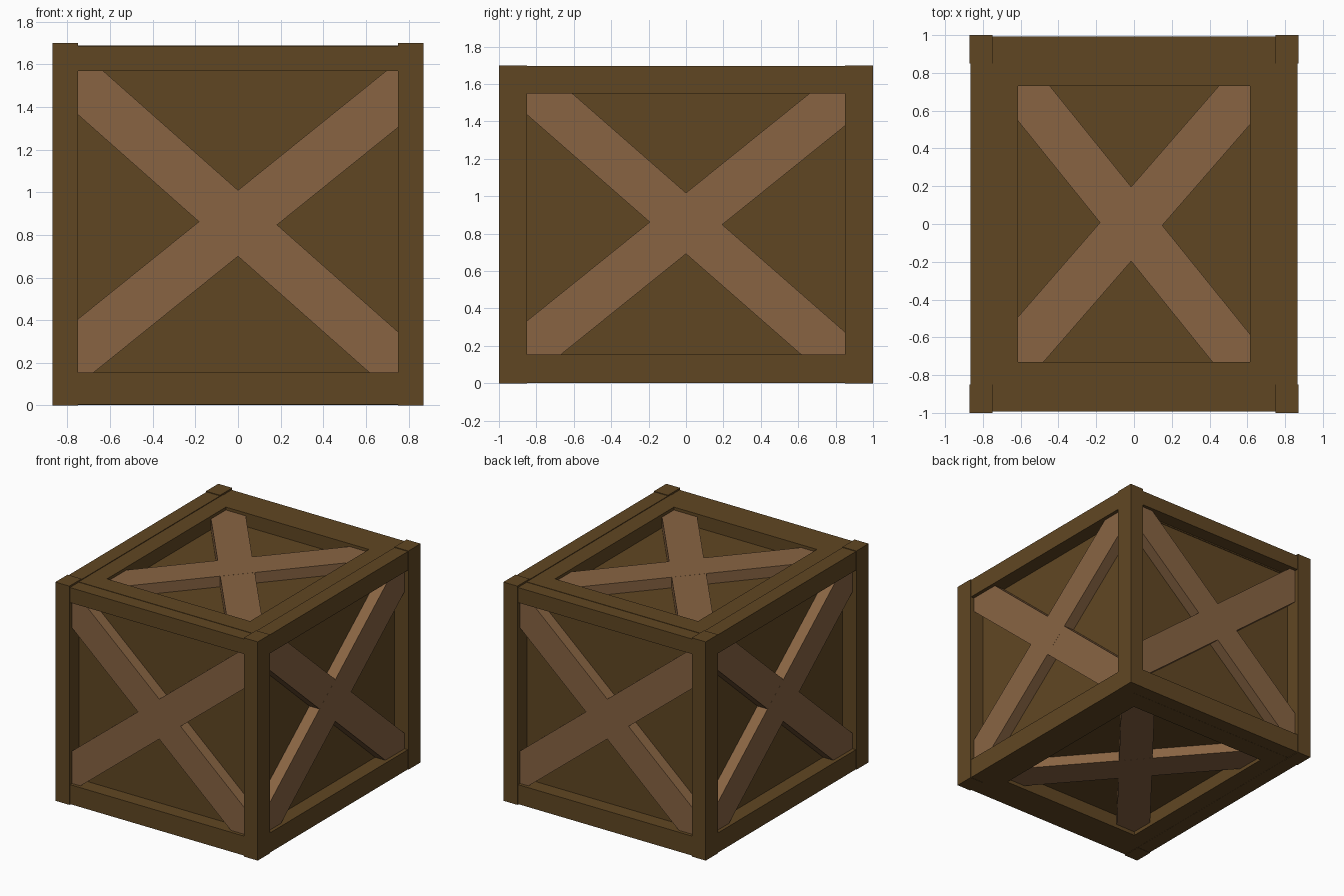
import bpy, bmesh, math
from mathutils import Vector, Matrix

if "Cube" in bpy.data.objects:
    bpy.data.objects.remove(bpy.data.objects["Cube"])


def material(name, rgb):
    m = bpy.data.materials.new(name)
    m.diffuse_color = (*rgb, 1)
    m.use_nodes = True
    m.node_tree.nodes["Principled BSDF"].inputs["Base Color"].default_value = m.diffuse_color
    return m


DARK = material("dark brown wood", (0.118, 0.062, 0.0165))
LIGHT = material("light brown wood", (0.246, 0.127, 0.055))


def finish(bm, name, mat):
    bmesh.ops.recalc_face_normals(bm, faces=bm.faces)
    me = bpy.data.meshes.new(name)
    bm.to_mesh(me)
    bm.free()
    me.materials.append(mat)
    ob = bpy.data.objects.new(name, me)
    bpy.context.collection.objects.link(ob)
    return ob


def cube(lo, hi):
    bm = bmesh.new()
    bmesh.ops.create_cube(bm, size=1)
    lo, hi = Vector(lo), Vector(hi)
    size, mid = hi - lo, (lo + hi) / 2
    for v in bm.verts:
        v.co = Vector(a * b for a, b in zip(v.co, size)) + mid
    return bm


def box(name, lo, hi):
    return finish(cube(lo, hi), name, DARK)


def sided(a, b, s):
    """Range a..b mirrored to the side s."""
    return (a, b) if s > 0 else (-b, -a)


def beam(name, xr, yr, zr):
    return box(name, *zip(xr, yr, zr))


# recessed panels on all six sides are the faces of one inner core
box("panel_core", (-0.75, -0.88, 0.11), (0.75, 0.88, 1.585))

# corner posts
for sx in (-1, 1):
    for sy in (-1, 1):
        beam("corner_post", sided(0.75, 0.87, sx), sided(0.85, 1.0, sy), (0, 1.7))

# edge rails, set back slightly from the posts
for s in (-1, 1):
    for zr in ((0.004, 0.155), (1.57, 1.687)):
        beam("cross_rail", (-0.75, 0.75), sided(0.85, 0.993, s), zr)
    for zr in ((0.002, 0.155), (1.55, 1.695)):
        beam("side_rail", sided(0.75, 0.866, s), (-0.85, 0.85), zr)

# inner frames of the lid and base
for part, zr in (("lid", (1.56, 1.69)), ("base", (0.003, 0.14))):
    for s in (-1, 1):
        beam(part + "_side_board", sided(0.615, 0.75, s), (-0.885, 0.885), zr)
        beam(part + "_end_board", (-0.615, 0.615), sided(0.73, 0.885, s), zr)


def brace(name, M, centre, slope, h, half, depth, low):
    """Diagonal bar through centre, trimmed to the opening (+-half)."""
    ang = math.atan(slope)
    w = h * math.cos(ang)
    bm = cube((-2, -w, -low), (2, w, -depth))
    bmesh.ops.transform(bm, verts=bm.verts, matrix=Matrix.Translation((*centre, 0))
                        @ Matrix.Rotation(ang, 4, 'Z'))
    for i in (0, 1):
        for s in (-1, 1):
            n = Vector((0, 0, 0))
            n[i] = s
            r = bmesh.ops.bisect_plane(bm, geom=bm.verts[:] + bm.edges[:] + bm.faces[:],
                                       plane_co=n * half[i], plane_no=n, clear_outer=True)
            edges = [e for e in r["geom_cut"] if isinstance(e, bmesh.types.BMEdge)]
            bmesh.ops.contextual_create(bm, geom=edges)
    bmesh.ops.transform(bm, verts=bm.verts, matrix=M)
    finish(bm, name, LIGHT)


def frame(u, v, o):
    u, v = Vector(u), Vector(v)
    M = Matrix((u, v, u.cross(v))).transposed().to_4x4()
    M.translation = o
    return M


# crossed braces: view frame, centre, half opening, half thickness, two slopes
FRONT = ((0, -0.0075), (0.75, 0.7075), 0.155, (0.805, -0.885))
SIDE = ((0, 0.0025), (0.85, 0.6975), 0.163, (0.805, -0.875))
LID = ((-0.015, 0), (0.615, 0.73), 0.197, (1.15, -1.24))
for name, M, spec in (
        ("front", frame((1, 0, 0), (0, 0, 1), (0, -1, 0.8625)), FRONT),
        ("back", frame((-1, 0, 0), (0, 0, 1), (0, 1, 0.8625)), FRONT),
        ("right", frame((0, 1, 0), (0, 0, 1), (0.87, 0, 0.8525)), SIDE),
        ("left", frame((0, -1, 0), (0, 0, 1), (-0.87, 0, 0.8525)), SIDE),
        ("lid", frame((1, 0, 0), (0, 1, 0), (0, 0, 1.7)), LID),
        ("base", frame((1, 0, 0), (0, -1, 0), (0, 0, 0)), LID)):
    centre, half, h, slopes = spec
    for i, slope in enumerate(slopes):
        brace(name + "_brace", M, centre, slope, h, half, 0.032 + 0.0005 * i, 0.14)
